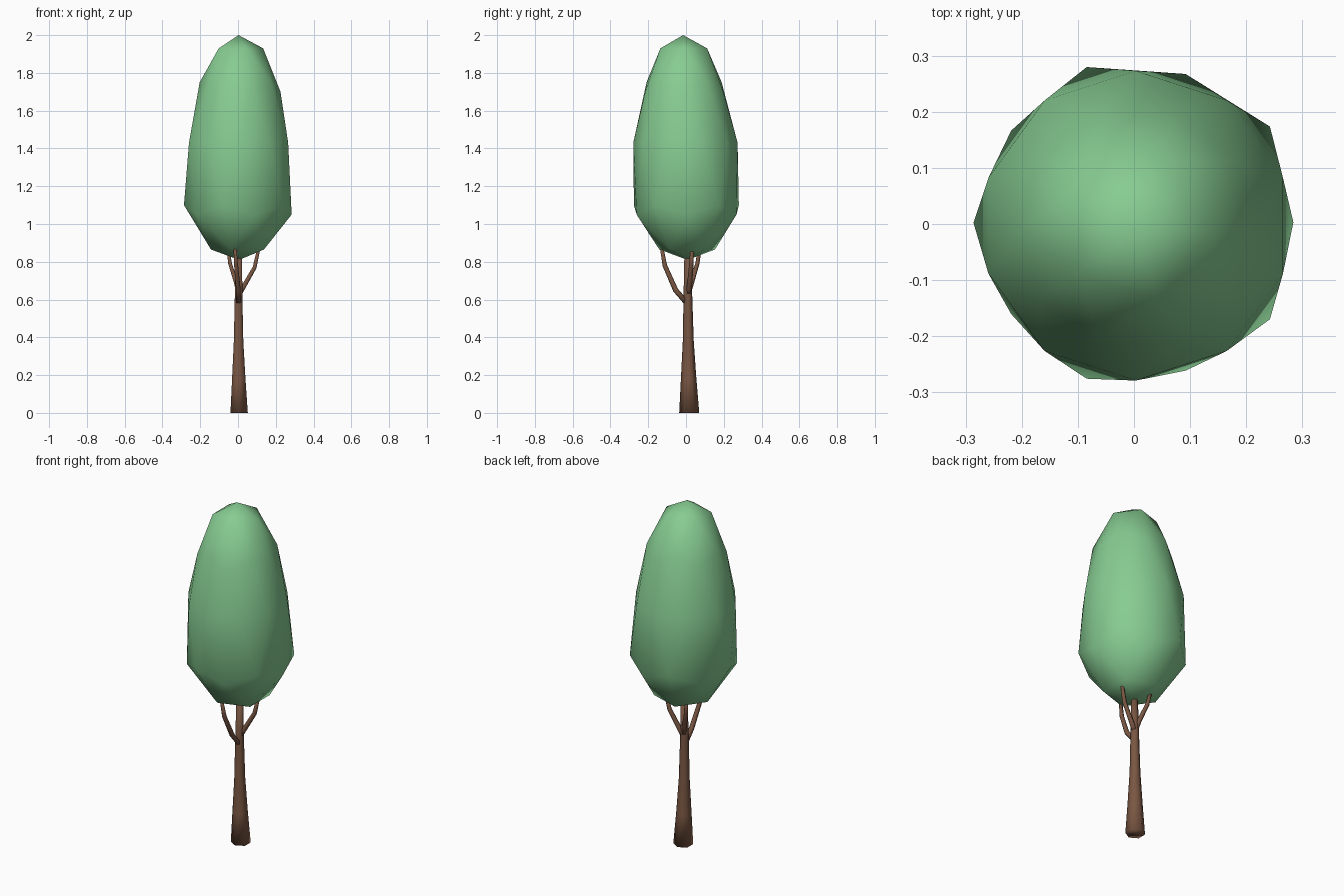
import bpy, bmesh, math
from mathutils import Vector

if "Cube" in bpy.data.objects:
    bpy.data.objects.remove(bpy.data.objects["Cube"])


def material(name, rgb):
    m = bpy.data.materials.new(name)
    m.diffuse_color = (*rgb, 1)
    m.use_nodes = True
    m.node_tree.nodes["Principled BSDF"].inputs["Base Color"].default_value = m.diffuse_color
    return m


BARK = material("brown bark", (0.195, 0.095, 0.056))
LEAF = material("green leaves", (0.24, 0.60, 0.285))


def finish(name, bm, mat):
    bmesh.ops.recalc_face_normals(bm, faces=bm.faces)
    for f in bm.faces:
        f.smooth = True
    me = bpy.data.meshes.new(name)
    bm.to_mesh(me)
    bm.free()
    me.materials.append(mat)
    ob = bpy.data.objects.new(name, me)
    bpy.context.collection.objects.link(ob)
    return ob


def tube(name, path, sides, flat=False):
    """Tapered tube through (x, y, z, radius) points."""
    bm = bmesh.new()
    pts = [Vector(p[:3]) for p in path]
    rings = []
    for i, p in enumerate(pts):
        d = (pts[min(i + 1, len(pts) - 1)] - pts[max(i - 1, 0)]).normalized()
        if flat:
            d = Vector((0, 0, 1))
        u = Vector((0, 1, 0))
        u = (u - d * u.dot(d)).normalized()
        v = d.cross(u)
        angles = [2 * math.pi * k / sides for k in range(sides)]
        rings.append([bm.verts.new(p + path[i][3] * (u * math.cos(a) + v * math.sin(a)))
                      for a in angles])
    for a, b in zip(rings, rings[1:]):
        for k in range(sides):
            n = (k + 1) % sides
            bm.faces.new((a[k], a[n], b[n], b[k]))
    bm.faces.new(rings[0])
    bm.faces.new(rings[-1])
    return finish(name, bm, BARK)


# Trunk: flared hexagonal column
tube("trunk", [(0.006, 0.017, 0, 0.053), (0.004, 0.014, 0.18, 0.041),
               (0.003, 0.012, 0.38, 0.029), (0.003, 0.01, 0.62, 0.023),
               (0.006, 0.01, 0.87, 0.018)], 6, flat=True)

# Branches reaching into the crown
tube("front_branch", [(0.003, 0.01, 0.575, 0.014), (0.002, -0.055, 0.65, 0.014),
                      (-0.01, -0.112, 0.78, 0.012), (-0.016, -0.13, 0.88, 0.009)], 6)
tube("right_branch", [(0.003, 0.012, 0.62, 0.014), (0.025, 0.017, 0.66, 0.014),
                      (0.088, 0.027, 0.77, 0.012), (0.112, 0.033, 0.88, 0.009)], 6)
tube("back_branch", [(0.003, 0.012, 0.63, 0.013), (-0.01, 0.03, 0.69, 0.013),
                     (-0.042, 0.06, 0.79, 0.011), (-0.055, 0.075, 0.88, 0.009)], 6)

# Crown: low-poly ball, each ring of it moved to its own height and radius
# ball height: (new height, new radius, x shift, y shift)
RINGS = {1.0: (2.0, 0, 0.003, -0.015), 0.851: (1.93, 0.13, 0.003, -0.012),
         0.526: (1.75, 0.209, 0.006, -0.01), 0.447: (1.70, 0.217, 0.008, -0.009),
         0.0: (1.43, 0.276, 0.003, -0.003), -0.447: (1.10, 0.292, 0.006, 0.002),
         -0.526: (1.05, 0.278, 0.006, 0.003), -0.851: (0.865, 0.155, 0.012, 0.006),
         -1.0: (0.81, 0, 0.006, 0.008)}
bm = bmesh.new()
bmesh.ops.create_icosphere(bm, subdivisions=2, radius=1)
for v in bm.verts:
    z, r, sx, sy = RINGS[min(RINGS, key=lambda h: abs(h - v.co.z))]
    a = math.atan2(v.co.y, v.co.x)
    v.co = (r * math.cos(a) + sx, r * math.sin(a) + sy, z)
finish("crown", bm, LEAF)
